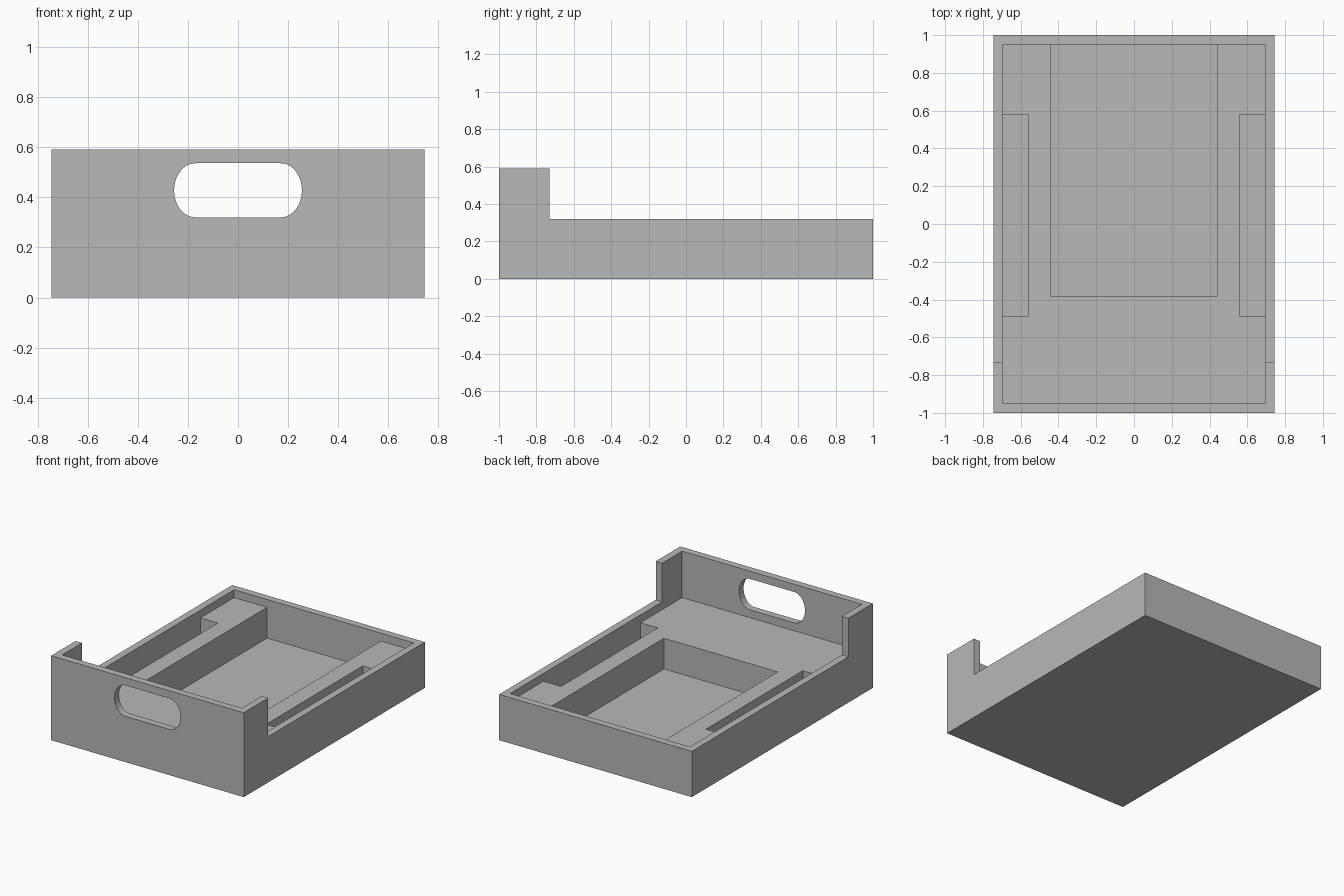
import bpy
import bmesh
import math
from mathutils import Vector

if "Cube" in bpy.data.objects:
    bpy.data.objects.remove(bpy.data.objects["Cube"], do_unlink=True)

# Main dimensions
HALF_X, HALF_Y = 0.745, 1.0
IN_X, IN_Y = 0.695, 0.95
FRONT_TOP, RIM, DECK, FLOOR = 0.59, 0.32, 0.265, 0.05
ABOVE = 0.8

grey = bpy.data.materials.new("plain grey")
grey.use_nodes = True
grey.diffuse_color = (0.48, 0.48, 0.48, 1)
grey.node_tree.nodes["Principled BSDF"].inputs["Base Color"].default_value = grey.diffuse_color


def prism(name, outline, offset):
    """Extrude a closed planar outline along the offset vector."""
    bm = bmesh.new()
    face = bm.faces.new([bm.verts.new(p) for p in outline])
    grown = bmesh.ops.extrude_face_region(bm, geom=[face])["geom"]
    bmesh.ops.translate(bm, vec=Vector(offset),
                        verts=[g for g in grown if isinstance(g, bmesh.types.BMVert)])
    bmesh.ops.recalc_face_normals(bm, faces=bm.faces)
    mesh = bpy.data.meshes.new(name)
    bm.to_mesh(mesh)
    bm.free()
    obj = bpy.data.objects.new(name, mesh)
    mesh.materials.append(grey)
    bpy.context.collection.objects.link(obj)
    return obj


def block(name, x0, x1, y0, y1, z0, z1):
    return prism(name, [(x0, y0, z0), (x1, y0, z0), (x1, y1, z0), (x0, y1, z0)],
                 (0, 0, z1 - z0))


def carve(target, cutter):
    cutter.hide_render = True
    mod = target.modifiers.new(cutter.name, "BOOLEAN")
    mod.operation = "DIFFERENCE"
    mod.solver = "EXACT"
    mod.object = cutter
    bpy.context.view_layer.objects.active = target
    bpy.ops.object.modifier_apply(modifier=mod.name)
    bpy.data.objects.remove(cutter, do_unlink=True)


# Outer body: stepped side profile, tall at the front
profile = [(-HALF_Y, 0), (HALF_Y, 0), (HALF_Y, RIM), (-0.73, RIM),
           (-0.73, FRONT_TOP), (-HALF_Y, FRONT_TOP)]
tray = prism("tray", [(-HALF_X, y, z) for y, z in profile], (2 * HALF_X, 0, 0))

# Recess inside the rim, down to the deck
carve(tray, block("deck_recess", -IN_X, IN_X, -IN_Y, IN_Y, DECK, ABOVE))

# Large central pocket against the back wall
carve(tray, block("central_pocket", -0.44, 0.44, -0.385, IN_Y, FLOOR, ABOVE))

# Side slots along the walls
for side in (-1, 1):
    x0, x1 = sorted((side * 0.56, side * IN_X))
    carve(tray, block("side_slot", x0, x1, -0.49, 0.58, FLOOR, ABOVE))

# Handle opening with rounded ends through the front wall
steps = 24
outline = []
for side in (1, -1):
    for i in range(steps + 1):
        a = side * math.pi / 2 * (2 * i / steps - 1) * side
        outline.append((side * (0.17 + 0.085 * math.cos(a)), -1.1,
                        0.428 + side * 0.108 * math.sin(a)))
carve(tray, prism("handle_opening", outline, (0, 0.2, 0)))

# Smooth the rounded ends, keep the corners crisp
bpy.ops.object.select_all(action="DESELECT")
tray.select_set(True)
bpy.context.view_layer.objects.active = tray
bpy.ops.object.shade_smooth_by_angle(angle=math.radians(30))
